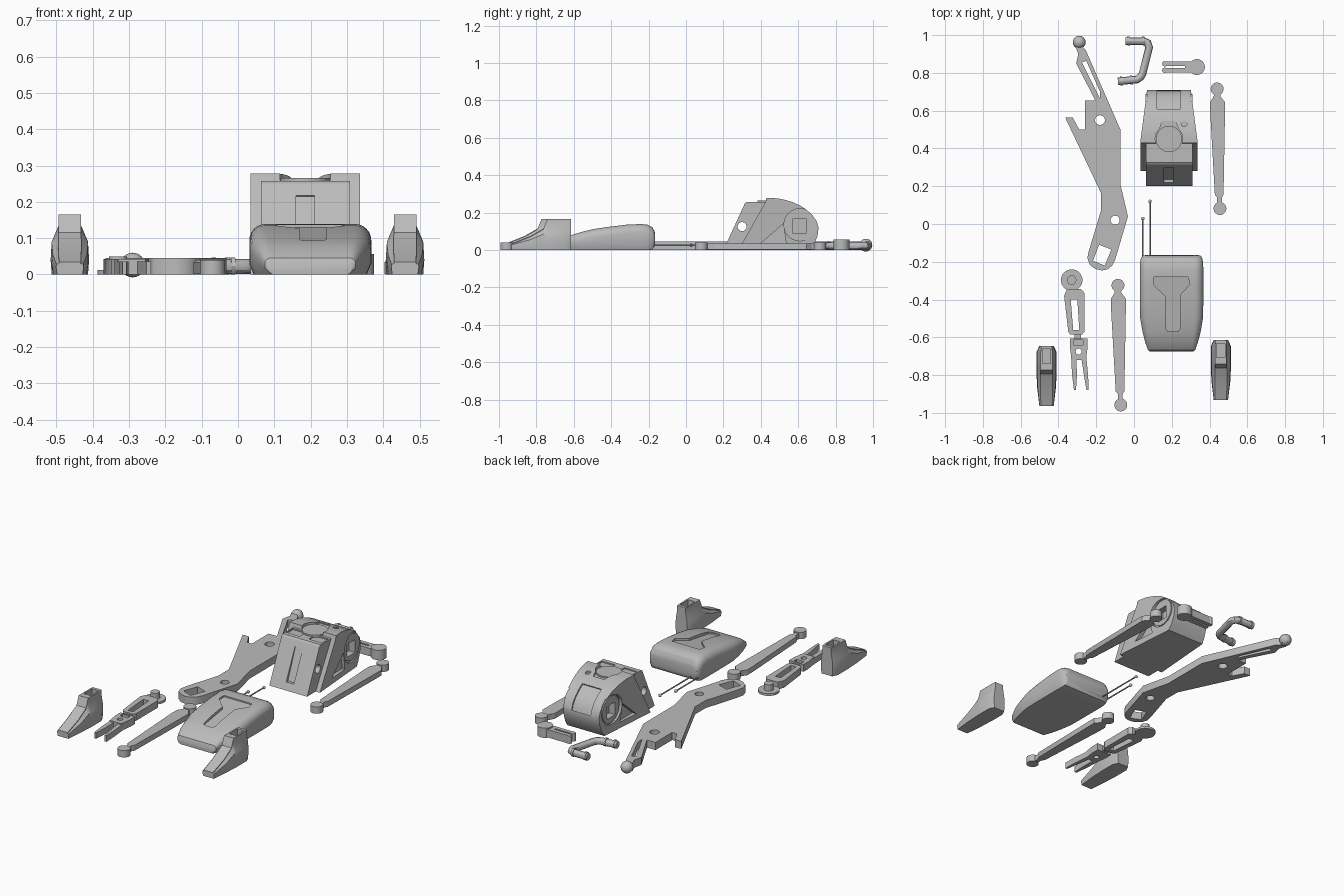
import bpy, bmesh, math
from mathutils import Vector

if "Cube" in bpy.data.objects:
    bpy.data.objects.remove(bpy.data.objects["Cube"])

grey = bpy.data.materials.new("plain grey")
grey.diffuse_color = (0.5, 0.5, 0.5, 1)
grey.use_nodes = True
grey.node_tree.nodes["Principled BSDF"].inputs["Base Color"].default_value = grey.diffuse_color


def finish(name, bm, smooth=True):
    bmesh.ops.recalc_face_normals(bm, faces=bm.faces)
    me = bpy.data.meshes.new(name)
    bm.to_mesh(me)
    bm.free()
    ob = bpy.data.objects.new(name, me)
    bpy.context.collection.objects.link(ob)
    me.materials.append(grey)
    if smooth:
        bpy.ops.object.select_all(action='DESELECT')
        ob.select_set(True)
        bpy.context.view_layer.objects.active = ob
        bpy.ops.object.shade_smooth_by_angle(angle=math.radians(30))
    return ob


def loft(name, rings):
    """Skin closed rings of points and cap both ends."""
    bm = bmesh.new()
    vs = [[bm.verts.new(p) for p in r] for r in rings]
    n = len(vs[0])
    for a, b in zip(vs, vs[1:]):
        for i in range(n):
            bm.faces.new((a[i], a[(i + 1) % n], b[(i + 1) % n], b[i]))
    bm.faces.new(vs[0])
    bm.faces.new(vs[-1])
    return finish(name, bm)


def plate(name, pts, z0, z1):
    return loft(name, [[(x, y, z) for x, y in pts] for z in (z0, z1)])


def side_prism(name, pts, x0, x1):
    return loft(name, [[(x, y, z) for y, z in pts] for x in (x0, x1)])


def circle(cx, cy, r, n=32):
    return [(cx + r * math.cos(2 * math.pi * i / n), cy + r * math.sin(2 * math.pi * i / n)) for i in range(n)]


def box(x0, x1, y0, y1):
    return [(x0, y0), (x1, y0), (x1, y1), (x0, y1)]


def ball(name, c, r):
    bm = bmesh.new()
    bmesh.ops.create_uvsphere(bm, u_segments=24, v_segments=12, radius=r)
    bmesh.ops.translate(bm, verts=bm.verts, vec=c)
    return finish(name, bm)


def tube(name, pts, r, z, n=12):
    """Round tube along a flat path with mitred corners."""
    P = [Vector((x, y, z)) for x, y in pts]
    rings = []
    for i, p in enumerate(P):
        a = (p - P[i - 1]).normalized() if i else (P[1] - p).normalized()
        b = (P[i + 1] - p).normalized() if i < len(P) - 1 else a
        t = (a + b).normalized()
        s = Vector((-t.y, t.x, 0)) / max(t.dot(a), 0.5)
        rings.append([p + s * r * u + Vector((0, 0, r * v)) for u, v in circle(0, 0, 1, n)])
    return loft(name, rings)


def combine(ob, others, op='DIFFERENCE'):
    for c in others:
        m = ob.modifiers.new("b", 'BOOLEAN')
        m.operation, m.solver, m.object = op, 'EXACT', c
        me = bpy.data.meshes.new_from_object(ob.evaluated_get(bpy.context.evaluated_depsgraph_get()))
        ob.modifiers.clear()
        ob.data = me
        bpy.data.objects.remove(c)
    bpy.ops.object.select_all(action='DESELECT')
    ob.select_set(True)
    bpy.context.view_layer.objects.active = ob
    bpy.ops.object.shade_smooth_by_angle(angle=math.radians(30))
    return ob


# torso: wide rear hull, narrowing to the back
CX = 0.185
back = [(.446, .278), (.49, .276), (.53, .268), (.57, .256), (.61, .238), (.645, .215), (.675, .187),
        (.698, .155), (.709, .12), (.703, .075), (.685, .03), (.665, 0)]
prof = [(.28, 0), (.425, .257), (.43, .278)] + back
hull = side_prism("torso", prof, -1, 1)
for v in hull.data.vertices:
    v.co.x = CX + v.co.x * (0.151 - max(0, v.co.y - 0.44) * 0.13)

# torso front block joined on, then recesses, hub seats and holes cut
block = side_prism("block", [(.2, 0), (.315, .25), (.325, .257), (.47, .257), (.47, 0)], CX - .122, CX + .124)
combine(hull, [block], 'UNION')
panel = [(y + .03, z + .04) for y, z in back[4:9]] + [(y - .006, z - .007) for y, z in reversed(back[4:9])]
cuts = [side_prism("c", panel, CX - .062, CX + .062),
        side_prism("c", [(.2, .04), (.285, .225), (.305, .215), (.235, .04)], CX - .025, CX + .025),
        side_prism("c", circle(.30, .125, .024), -.1, .5),
        plate("c", circle(CX, .45, .073, 40), .256, .4),
        plate("c", [(CX - .055, .49), (CX + .055, .49), (CX + .035, .545), (CX - .035, .545)], .258, .4),
        plate("c", box(CX - .115, CX - .03, .35, .41), .25, .3),
        plate("c", box(CX + .03, CX + .115, .35, .41), .25, .3),
        plate("c", circle(.265, .53, .015, 20), .258, .4)]
for s in (-1, 1):
    x = [CX + s * w for w in (.117, .3)]
    cuts += [side_prism("c", [(.40, .035), (.52, .14), (.535, .035)], *x),
             side_prism("c", circle(.61, .135, .086, 36), *x),
             side_prism("c", [(.57, .09), (.645, .09), (.645, .165), (.57, .165)], CX + s * .085, CX + s * .3)]
combine(hull, cuts)
plate("torso_top_disc", circle(CX, .45, .069, 40), .25, .265)

# side hub rings
for s in (-1, 1):
    hub = side_prism("side_hub", circle(.61, .135, .078, 36), CX + s * .11, CX + s * .124)
    combine(hub, [side_prism("c", [(.57, .09), (.645, .09), (.645, .165), (.57, .165)], CX, CX + s * .3)])

# rounded shell, skinned from front to back
rings = []
for y, w, z0, zt, r in ((-.675, .115, 0, .022, .01), (-.667, .125, 0, .045, .015), (-.625, .14, 0, .076, .03),
                        (-.57, .154, 0, .093, .04), (-.50, .166, 0, .111, .045), (-.42, .168, 0, .123, .045),
                        (-.32, .168, 0, .135, .045), (-.24, .168, 0, .139, .045), (-.205, .167, 0, .135, .045),
                        (-.18, .162, .005, .122, .045), (-.168, .153, .02, .10, .035), (-.165, .14, .03, .085, .02)):
    half = [(w - .012, z0), (w, z0 + min(.03, (zt - z0) * .4))]
    half += [(w - r + r * math.cos(a * math.pi / 12), zt - r + r * math.sin(a * math.pi / 12)) for a in range(7)]
    rings.append([(.199 + x, y, z) for x, z in half] + [(.199 - x, y, z) for x, z in reversed(half)])
shell = loft("shell", rings)
tee = [(.106, -.28), (.286, -.28), (.296, -.32), (.243, -.375), (.243, -.555), (.23, -.57),
       (.18, -.57), (.169, -.555), (.169, -.385), (.102, -.32)]
cut = loft("c", [[(x, y, .129 + (y + .28) * .155) for x, y in tee], [(x, y, .3) for x, y in tee]])
combine(shell, [cut])

# antennae
for x, y in ((.047, .028), (.085, .12)):
    tube("antenna", [(x, -.18), (x, y)], .004, .025, 8)
    ball("antenna_tip", (x, y, .025), .009)

# large arm plate with slot, two pin holes and a square hole
arm_pts = [(-.275, .94), (-.255, .92), (-.072, .50), (-.072, .21), (-.032, .04), (-.10, -.19), (-.115, -.22),
           (-.14, -.24), (-.17, -.246), (-.205, -.238), (-.235, -.215), (-.247, -.18), (-.24, -.145), (-.175, .07),
           (-.175, .165), (-.365, .565), (-.325, .565), (-.29, .50), (-.26, .50), (-.26, .655), (-.205, .655),
           (-.306, .85), (-.295, .90), (-.31, .94)]
arm = plate("arm_plate", arm_pts, 0, .045)
combine(arm, [plate("c", p, -.1, .1) for p in (
    circle(-.18, .55, .026), circle(-.10, .02, .024),
    [(-.185, -.11), (-.12, -.135), (-.155, -.22), (-.217, -.195)],
    [(-.275, .855), (-.253, .865), (-.18, .70), (-.18, .665)])])
ball("arm_ball", (-.29, .962, .026), .034)
plate("arm_ball_foot", circle(-.29, .962, .022, 24), 0, .02)

# bent handle with end collars
tube("handle", [(-.045, .968), (.05, .968), (.072, .958), (.08, .935), (.045, .795), (.035, .778), (.015, .765),
                (-.085, .755)], .02, .022)
for x, y in ((-.035, .968), (.045, .968), (-.073, .756), (-.02, .762)):
    tube("handle_collar", [(x, y), (x + .012, y + .001)], .0235, .0235)

# pronged clip
plate("clip_pivot", circle(.333, .831, .042), 0, .057)
for y in (.848, .814):
    plate("clip_prong", box(.165, .31, y - .012, y + .012), .004, .05)
    plate("clip_tip", circle(.163, y, .014, 16), .004, .05)
plate("clip_bridge", box(.27, .31, .815, .847), .004, .05)

# two matching struts
for dx, dy in ((0, 0), (-.525, -1.04)):
    body = [(.425, .70), (.455, .70), (.458, .675), (.482, .645), (.482, .60), (.474, .155), (.465, .14),
            (.465, .09), (.44, .09), (.44, .14), (.428, .155), (.403, .60), (.403, .645), (.422, .675)]
    plate("strut_body", [(x + dx, y + dy) for x, y in body], .002, .034)
    for x, y in ((.44, .715), (.455, .082)):
        plate("strut_joint", circle(x + dx, y + dy, .034), 0, .04)

# forearm: shoulder disc, knob and slotted link
plate("forearm_disc", circle(-.33, -.297, .057), 0, .013)
plate("forearm_knob", circle(-.33, -.297, .025), .01, .05)
link = plate("forearm_link", [(-.355, -.345), (-.28, -.345), (-.263, -.365), (-.263, -.57), (-.275, -.585),
                              (-.338, -.585), (-.348, -.57), (-.37, -.38)], 0, .042)
combine(link, [plate("c", [(-.335, -.40), (-.30, -.40), (-.29, -.56), (-.322, -.56)], -.1, .1)])

# hand: palm with hole and two thin fingers
plate("wrist", box(-.315, -.28, -.61, -.58), .006, .034)
palm = plate("palm", [(-.34, -.605), (-.245, -.605), (-.245, -.65), (-.255, -.72), (-.33, -.72), (-.34, -.65)], 0, .042)
combine(palm, [plate("c", circle(-.293, -.675, .016, 20), -.1, .1),
               plate("c", [(-.32, -.64), (-.27, -.64), (-.27, -.615), (-.32, -.615)], .025, .1)])
for pts in ([(-.333, -.70), (-.305, -.70), (-.302, -.80), (-.307, -.878), (-.318, -.878), (-.328, -.80)],
            [(-.28, -.70), (-.253, -.70), (-.243, -.80), (-.24, -.878), (-.252, -.878), (-.265, -.80)]):
    plate("finger", pts, 0, .036)

# feet: wedge toes rising to a square socket
for cx, y0 in ((-.463, -.963), (.46, -.932)):
    rings = []
    for y, s in ((0, (.035, .038, .02, .037, .028, .03, .035)),
                 (.10, (.045, .05, .03, .047, .055, .032, .075)),
                 (.17, (.048, .053, .04, .05, .085, .031, .115)),
                 (.19, (.05, .053, .04, .05, .09, .031, .165)),
                 (.285, (.05, .053, .04, .05, .09, .031, .165)),
                 (.318, (.035, .038, .04, .036, .09, .028, .165))):
        half = [(s[0], 0), (s[1], s[2]), (s[3], s[4])]
        half += [(s[5], min(s[6], .135) if s[6] > .15 else s[6] - .005), (s[5], s[6])]
        rings.append([(cx + x, y0 + y, z) for x, z in half] + [(cx - x, y0 + y, z) for x, z in reversed(half)])
    foot = loft("foot", rings)
    combine(foot, [plate("c", box(cx - .022, cx + .022, y0 + .225, y0 + .3), .10, .3)])
